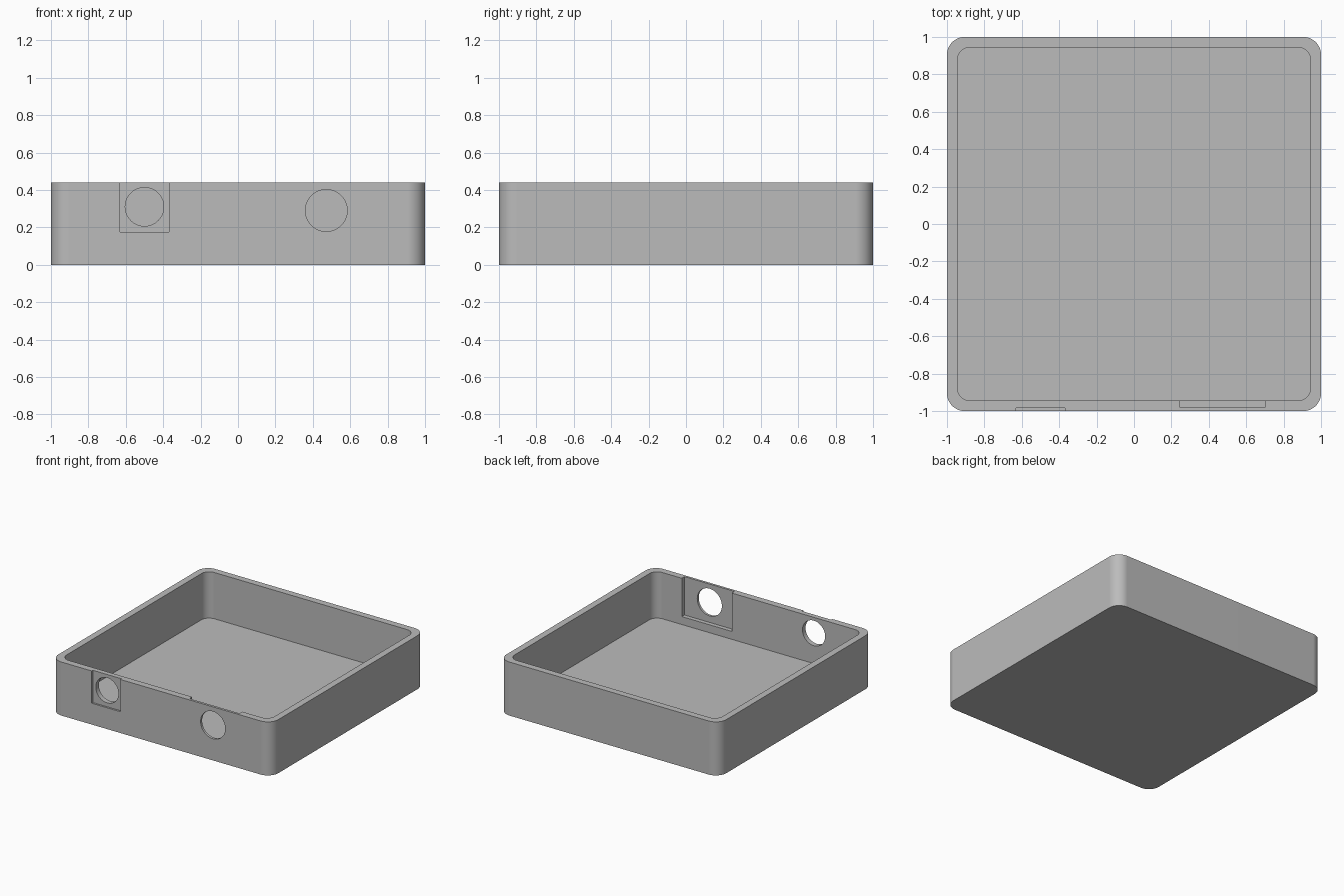
import bpy
import bmesh
import math
from mathutils import Matrix, Vector

if "Cube" in bpy.data.objects:
    bpy.data.objects.remove(bpy.data.objects["Cube"], do_unlink=True)

HEIGHT = 0.44
FLOOR = 0.06
WALL = 0.055
ABOVE = HEIGHT + 0.1

grey = bpy.data.materials.new("plain grey")
grey.use_nodes = True
colour = (0.5, 0.5, 0.5, 1)
grey.diffuse_color = colour
grey.node_tree.nodes["Principled BSDF"].inputs["Base Color"].default_value = colour


def finish(bm, name):
    bmesh.ops.recalc_face_normals(bm, faces=bm.faces)
    mesh = bpy.data.meshes.new(name)
    bm.to_mesh(mesh)
    bm.free()
    mesh.materials.append(grey)
    obj = bpy.data.objects.new(name, mesh)
    bpy.context.collection.objects.link(obj)
    return obj


def rounded_block(name, half, radius, z0, z1, steps=10):
    """Square prism with rounded upright corners."""
    bm = bmesh.new()
    ring = []
    c = half - radius
    for quarter, (sx, sy) in enumerate([(1, 1), (-1, 1), (-1, -1), (1, -1)]):
        for i in range(steps + 1):
            a = (quarter + i / steps) * math.pi / 2
            ring.append(bm.verts.new((sx * c + radius * math.cos(a),
                                      sy * c + radius * math.sin(a), z0)))
    base = bm.faces.new(ring)
    top = bmesh.ops.extrude_face_region(bm, geom=[base])["geom"]
    moved = [v for v in top if isinstance(v, bmesh.types.BMVert)]
    bmesh.ops.translate(bm, verts=moved, vec=(0, 0, z1 - z0))
    return finish(bm, name)


def block(name, low, high):
    low, high = Vector(low), Vector(high)
    bm = bmesh.new()
    place = Matrix.Translation((low + high) / 2) @ Matrix.Diagonal((high - low).to_4d())
    bmesh.ops.create_cube(bm, size=1, matrix=place)
    return finish(bm, name)


def hole(name, x, z, radius):
    """Cylinder running through the front wall."""
    bm = bmesh.new()
    place = Matrix.Translation((x, -1, z)) @ Matrix.Rotation(math.pi / 2, 4, "X")
    bmesh.ops.create_cone(bm, cap_ends=True, segments=64, radius1=radius,
                          radius2=radius, depth=0.4, matrix=place)
    return finish(bm, name)


# Open tray
tray = rounded_block("tray", 1, 0.095, 0, HEIGHT)

cutters = [
    # Main cavity
    rounded_block("cavity_cutter", 1 - WALL, 0.07, FLOOR, ABOVE),
    # Shallow outer pocket and deeper inner pocket, both open at the rim
    block("outer_pocket_cutter", (-0.63, -1.1, 0.175), (-0.37, -0.985, ABOVE)),
    block("inner_pocket_cutter", (0.245, -0.98, 0.125), (0.70, -0.9, ABOVE)),
    # Round ports
    hole("right_port_cutter", -0.5, 0.31, 0.103),
    hole("left_port_cutter", 0.472, 0.29, 0.112),
]

bpy.ops.object.select_all(action="DESELECT")
tray.select_set(True)
bpy.context.view_layer.objects.active = tray
for cutter in cutters:
    cutter.hide_render = True
    cut = tray.modifiers.new("cut", "BOOLEAN")
    cut.operation = "DIFFERENCE"
    cut.solver = "EXACT"
    cut.object = cutter
    bpy.ops.object.modifier_apply(modifier=cut.name)
    bpy.data.objects.remove(cutter, do_unlink=True)

# Smooth rounded corners, flat walls
bpy.ops.object.shade_smooth_by_angle(angle=math.radians(30))
weighted = tray.modifiers.new("weighted normals", "WEIGHTED_NORMAL")
weighted.keep_sharp = True
